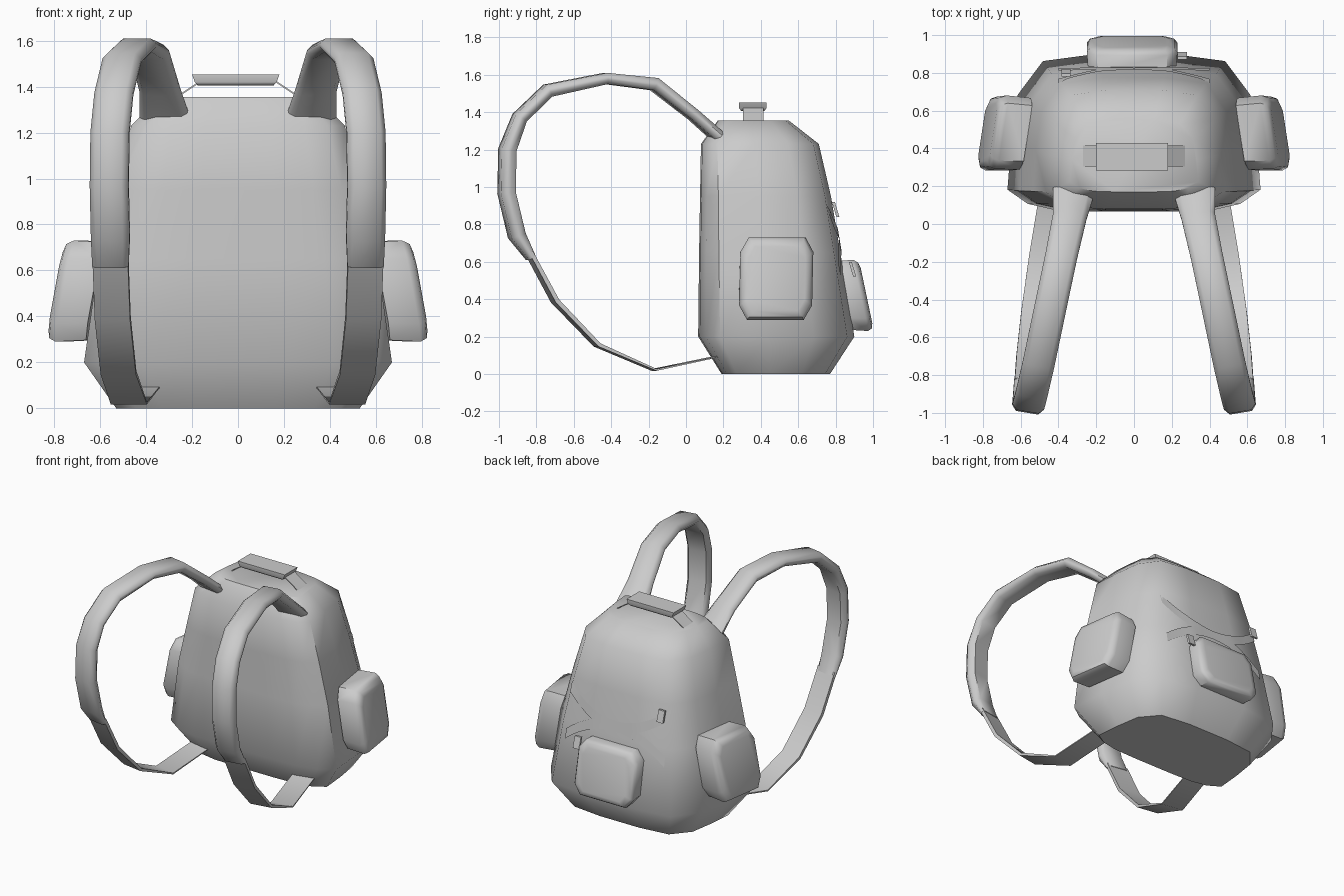
import bpy, bmesh, math
from mathutils import Vector
from mathutils.bvhtree import BVHTree

if "Cube" in bpy.data.objects:
    bpy.data.objects.remove(bpy.data.objects["Cube"])


def finish(name, verts, faces, mirror=False, angle=50):
    mesh = bpy.data.meshes.new(name)
    mesh.from_pydata([tuple(v) for v in verts], [], faces)
    bm = bmesh.new()
    bm.from_mesh(mesh)
    bmesh.ops.recalc_face_normals(bm, faces=bm.faces)
    bm.to_mesh(mesh)
    bm.free()
    ob = bpy.data.objects.new(name, mesh)
    bpy.context.collection.objects.link(ob)
    bpy.ops.object.select_all(action='DESELECT')
    ob.select_set(True)
    bpy.context.view_layer.objects.active = ob
    bpy.ops.object.shade_smooth_by_angle(angle=math.radians(angle))
    if mirror:
        ob.modifiers.new("mirror", 'MIRROR')
    return ob


def loft(name, rings, **kw):
    """Skin a list of equal-length closed rings and cap both ends."""
    n = len(rings[0])
    verts = [p for r in rings for p in r]
    faces = [(i * n + j, i * n + (j + 1) % n, (i + 1) * n + (j + 1) % n, (i + 1) * n + j)
             for i in range(len(rings) - 1) for j in range(n)]
    last = (len(rings) - 1) * n
    faces += [tuple(range(n)), tuple(range(last, last + n))]
    return finish(name, verts, faces, **kw)


def sweep(name, path, width_dir, section, **kw):
    """Sweep a flat section along (x, y, z, half width, half thickness) points."""
    w = Vector(width_dir).normalized()
    pts = [Vector(p[:3]) for p in path]
    rings = []
    for i, p in enumerate(path):
        t = pts[min(i + 1, len(pts) - 1)] - pts[max(i - 1, 0)]
        n = t.cross(w).normalized()
        rings.append([pts[i] + w * a * p[3] + n * b * p[4] for a, b in section])
    return loft(name, rings, **kw)


def pocket(name, base, u, v, w, **kw):
    """Octagonal pouch; u, v are half-size axes and w the depth axis."""
    octagon = [(.78, 1), (1, .65), (1, -.65), (.78, -1),
               (-.78, -1), (-1, -.65), (-1, .65), (-.78, 1)]
    b, u, v, w = map(Vector, (base, u, v, w))
    rings = [[b + u * a * s + v * c * s + w * d for a, c in octagon]
             for s, d in ((.97, 0), (1, .75), (.93, .93), (.78, 1))]
    return loft(name, rings, **kw)


# Main bag: cross-sections of (z, half width, front y, back y)
half = [(.3, 0), (.62, .01), (.84, .05), (1, .14), (.97, .45), (.92, .74), (.72, .955), (.3, 1)]
levels = [(0, .53, .19, .77), (.2, .67, .065, .90), (.65, .605, .07, .825),
          (.95, .535, .075, .775), (1.23, .465, .08, .71), (1.355, .34, .17, .55)]
rings = []
for z, hw, y0, y1 in levels:
    right = [(a * hw, y0 + b * (y1 - y0), z) for a, b in half]
    rings.append(right + [(-x, y, q) for x, y, q in reversed(right)])
body = loft("bag_body", rings)

# Pockets on both sides and on the back
pocket("side_pocket", (.60, .475, .51), (-.03, .195, 0), (-.04, .005, .22), (.175, .01, 0), mirror=True)
pocket("back_pocket", (-.01, .84, .42), (.24, 0, 0), (0, -.04, .19), (0, .125, 0))

# Padded shoulder straps
pad = [(-1, -.25), (-.75, -1), (.75, -1), (1, -.25), (1, .25), (.7, 1), (-.7, 1), (-1, .25)]
strap_side = (1, .17, 0)
sweep("shoulder_strap", [
    (.32, .17, 1.27, .11, .03), (.34, .04, 1.385, .09, .03), (.385, -.17, 1.55, .085, .035),
    (.44, -.43, 1.58, .085, .03), (.505, -.74, 1.515, .085, .035), (.54, -.89, 1.37, .085, .035),
    (.557, -.955, 1.2, .085, .04), (.56, -.96, .97, .085, .04), (.555, -.905, .74, .085, .04),
    (.555, -.83, .62, .08, .02)], strap_side, pad, mirror=True)

# Lower webbing straps
flat = [(-1, -1), (1, -1), (1, 1), (-1, 1)]
sweep("webbing_strap", [
    (.555, -.84, .65, .078, .011), (.545, -.70, .39, .078, .012), (.52, -.475, .155, .078, .01),
    (.475, -.17, .022, .08, .005), (.42, .16, .092, .08, .003)], strap_side, flat, mirror=True)

# Carry handle: padded grip and its thin support tabs
loft("handle_grip", [[(-.01 + sx * hw, .357 + sy * hd, z) for sx, sy in flat]
                     for z, hw, hd in ((1.405, .165, .06), (1.42, .178, .073), (1.452, .19, .073))])
sweep("handle_tab", [(.28, .36, 1.345, .055, .003), (.16, .36, 1.425, .055, .003)],
      (0, 1, 0), flat, mirror=True)

# Two arched bands lying flush on the back panel
tree = BVHTree.FromPolygons([v.co for v in body.data.vertices],
                            [tuple(p.vertices) for p in body.data.polygons])


def back_y(x, z):
    return tree.ray_cast(Vector((x, 3, z)), Vector((0, -1, 0)))[0].y


for name, s in (("upper_back_band", 1), ("lower_back_band", -1)):
    verts, faces, n = [], [], 16
    for i in range(n + 1):
        x = -.4 + .8 * i / n
        for off in (-.035, .035):
            z = .72 + s * x * x + off
            verts.append((x, back_y(x, z) + .008, z))
    faces = [(2 * i, 2 * i + 1, 2 * i + 3, 2 * i + 2) for i in range(n)]
    finish(name, verts, faces)

# Small fabric tabs at the band end and beside the back pocket
for name, x, y, z in (("upper_pull_tab", -.36, .80, .88), ("pocket_pull_tab", .255, .89, .56)):
    loft(name, [[(x + a * .025, y + b * .008 - .3 * (q - z), q) for a, b in flat]
                for q in (z - .04, z + .04)])
